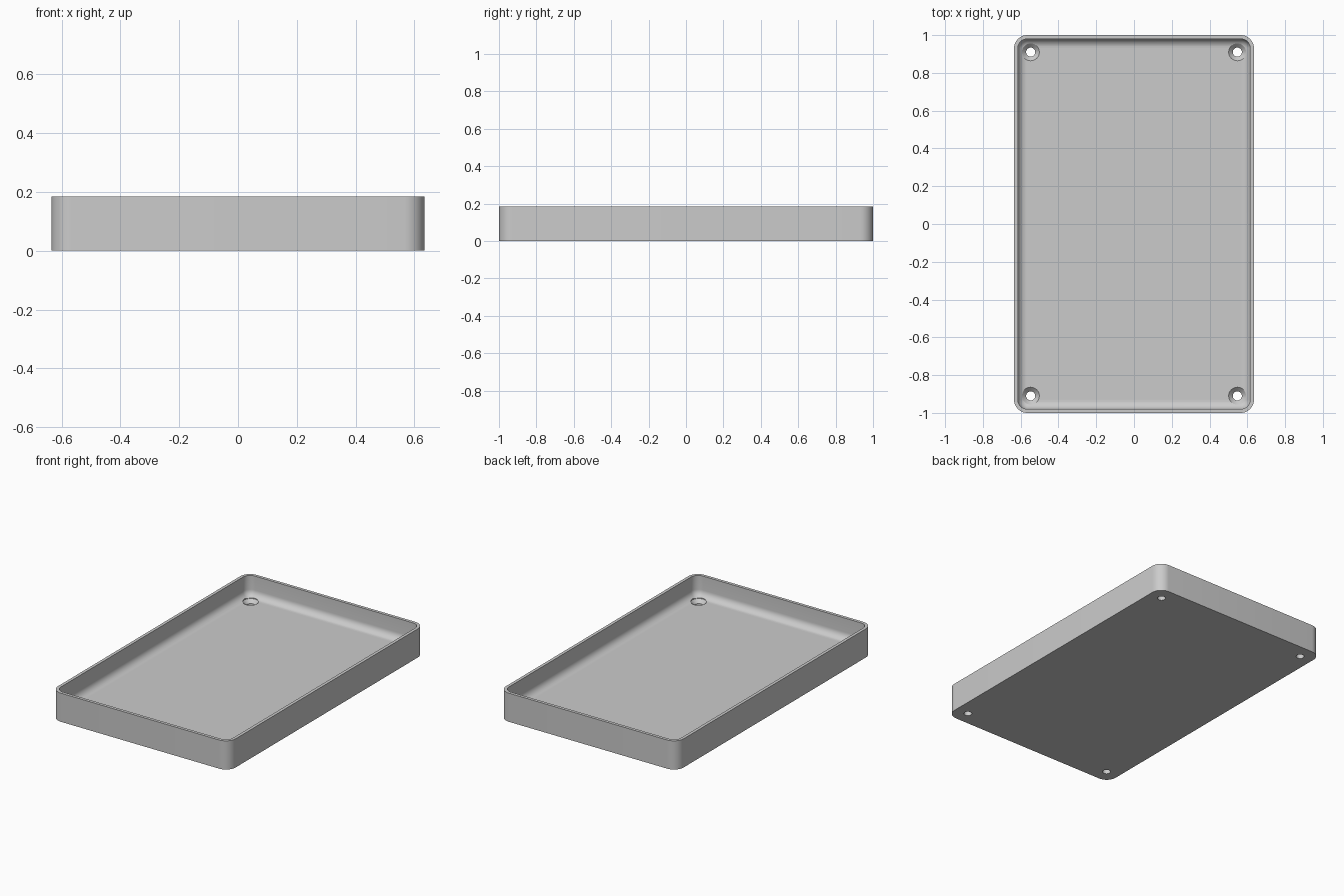
import bpy, bmesh, math

cube = bpy.data.objects.get("Cube")
if cube:
    bpy.data.objects.remove(cube, do_unlink=True)

HALF_X, HALF_Y, HEIGHT = 0.635, 1.0, 0.185
CORNER, WALL, FLOOR, FILLET = 0.07, 0.02, 0.05, 0.045
HOLE_X, HOLE_Y, HOLE_R, SINK_R = 0.547, 0.91, 0.024, 0.046

grey = bpy.data.materials.new("plain grey")
grey.use_nodes = True
colour = (0.6, 0.6, 0.6, 1)
grey.diffuse_color = colour
grey.node_tree.nodes["Principled BSDF"].inputs["Base Color"].default_value = colour


def make_object(name, bm):
    bmesh.ops.recalc_face_normals(bm, faces=bm.faces)
    mesh = bpy.data.meshes.new(name)
    bm.to_mesh(mesh)
    bm.free()
    mesh.materials.append(grey)
    obj = bpy.data.objects.new(name, mesh)
    bpy.context.collection.objects.link(obj)
    return obj


def rounded_ring(bm, inset, z, steps=10):
    """Rounded rectangle of vertices, moved in from the outer edge."""
    r = max(CORNER - inset, 0.008)
    ring = []
    for quarter, (sx, sy) in enumerate([(1, 1), (-1, 1), (-1, -1), (1, -1)]):
        for i in range(steps + 1):
            a = (quarter + i / steps) * math.pi / 2
            ring.append(bm.verts.new((sx * (HALF_X - inset - r) + r * math.cos(a),
                                      sy * (HALF_Y - inset - r) + r * math.sin(a), z)))
    return ring


def loft(bm, rings):
    """Skin consecutive rings and cap both ends."""
    for low, high in zip(rings, rings[1:]):
        for i in range(len(low)):
            j = (i + 1) % len(low)
            bm.faces.new((low[i], low[j], high[j], high[i]))
    bm.faces.new(rings[0])
    bm.faces.new(rings[-1])


# Tray shell: outside wall, rim, inside wall, then the filleted floor
section = [(0, 0), (0, HEIGHT), (WALL, HEIGHT)]
for i in range(9):
    a = i / 8 * math.pi / 2
    section.append((WALL + FILLET * (1 - math.cos(a)), FLOOR + FILLET * (1 - math.sin(a))))
bm = bmesh.new()
loft(bm, [rounded_ring(bm, inset, z) for inset, z in section])
tray = make_object("tray", bm)

# Countersunk screw hole cutters, one in each corner
sink_bottom = FLOOR - (SINK_R - HOLE_R)
cutter_profile = [(HOLE_R, -0.05), (HOLE_R, sink_bottom), (SINK_R, FLOOR), (SINK_R, HEIGHT)]
bm = bmesh.new()
for sx in (-1, 1):
    for sy in (-1, 1):
        loft(bm, [[bm.verts.new((sx * HOLE_X + r * math.cos(k * math.tau / 32),
                                 sy * HOLE_Y + r * math.sin(k * math.tau / 32), z))
                   for k in range(32)] for r, z in cutter_profile])
cutter = make_object("screw_hole_cutter", bm)
cutter.hide_render = True

bpy.ops.object.select_all(action="DESELECT")
bpy.context.view_layer.objects.active = tray
tray.select_set(True)
cut = tray.modifiers.new("screw holes", "BOOLEAN")
cut.operation = "DIFFERENCE"
cut.solver = "EXACT"
cut.object = cutter
bpy.ops.object.modifier_apply(modifier=cut.name)
bpy.data.objects.remove(cutter, do_unlink=True)
bpy.ops.object.shade_smooth_by_angle(angle=math.radians(30))
